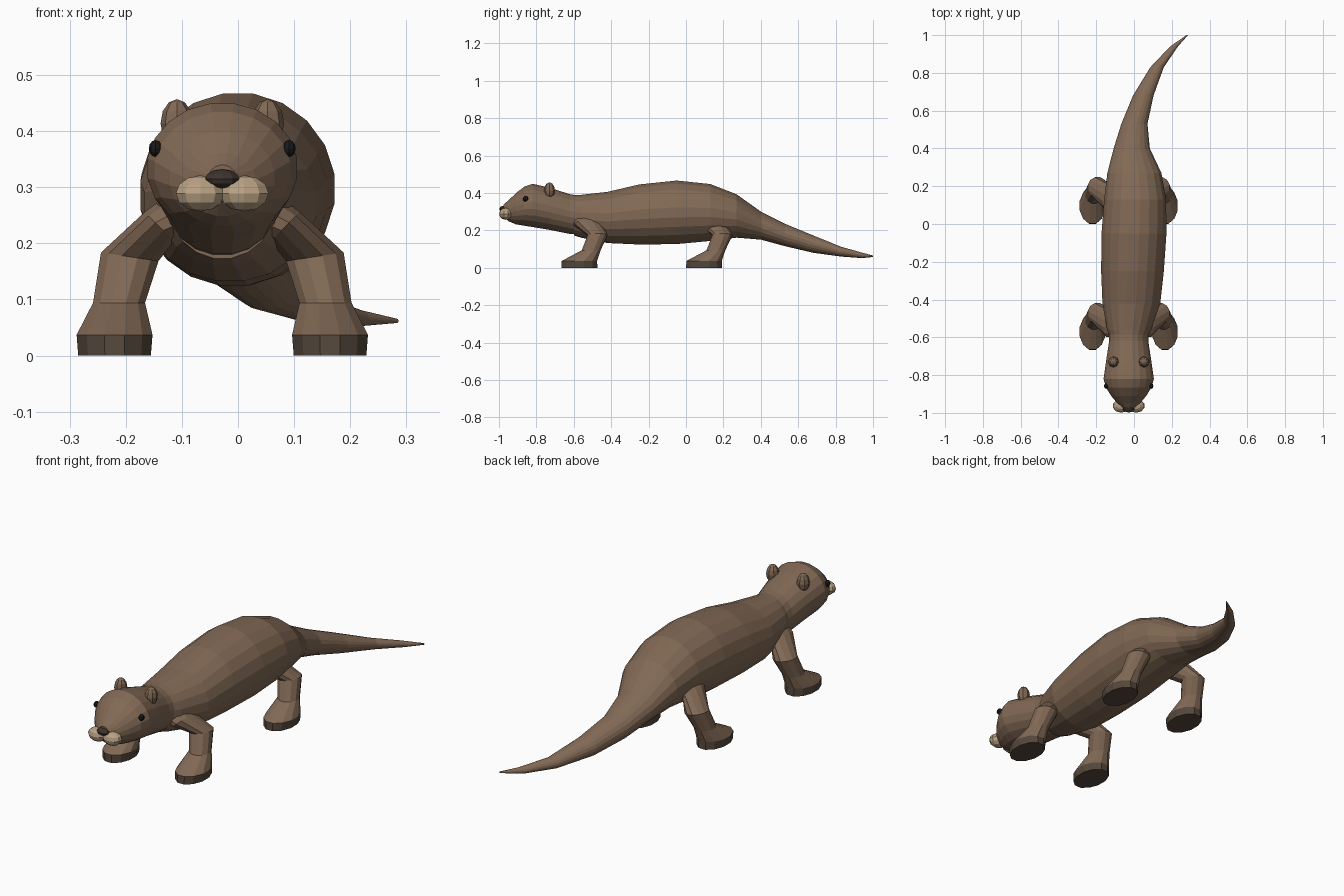
import bpy, bmesh, math
from mathutils import Matrix

if "Cube" in bpy.data.objects:
    bpy.data.objects.remove(bpy.data.objects["Cube"])

MID = -0.028  # mirror line of head and legs


def material(name, rgb):
    m = bpy.data.materials.new(name)
    m.diffuse_color = (*rgb, 1)
    m.use_nodes = True
    m.node_tree.nodes["Principled BSDF"].inputs["Base Color"].default_value = m.diffuse_color
    return m


FUR = material("fur", (0.22, 0.14, 0.09))
DARK = material("dark_fur", (0.09, 0.065, 0.045))
CREAM = material("cream_fur", (0.48, 0.36, 0.23))
BLACK = material("black", (0.01, 0.01, 0.01))
NOSE = material("nose_brown", (0.045, 0.032, 0.025))


def make_object(name, bm, mat):
    bmesh.ops.recalc_face_normals(bm, faces=bm.faces[:])
    me = bpy.data.meshes.new(name)
    bm.to_mesh(me)
    bm.free()
    me.materials.append(mat)
    ob = bpy.data.objects.new(name, me)
    bpy.context.collection.objects.link(ob)
    return ob


def loft(name, rings, mat):
    """Skin a list of equal-length point rings and cap both ends."""
    bm = bmesh.new()
    vs = [[bm.verts.new(p) for p in ring] for ring in rings]
    n = len(vs[0])
    for a, b in zip(vs, vs[1:]):
        for i in range(n):
            j = (i + 1) % n
            bm.faces.new((a[i], a[j], b[j], b[i]))
    bm.faces.new(vs[0])
    bm.faces.new(vs[-1])
    return make_object(name, bm, mat)


def body_ring(y, xc, hw, zlo, zhi, n=20):
    zc, hz = (zlo + zhi) / 2, (zhi - zlo) / 2
    angs = [2 * math.pi * (i + 0.5) / n for i in range(n)]
    return [(xc + hw * math.cos(a), y, zc + hz * math.sin(a)) for a in angs]


def blob(name, loc, size, mat, seg=8, rings=6):
    bm = bmesh.new()
    bmesh.ops.create_uvsphere(
        bm, u_segments=seg, v_segments=rings, radius=1,
        matrix=Matrix.Translation(loc) @ Matrix.Diagonal((*size, 1)))
    return make_object(name, bm, mat)


# Body with tail: y, centre x, half width, bottom z, top z
body = [
    (-0.60, -0.028, 0.100, 0.172, 0.390),
    (-0.56, -0.026, 0.118, 0.160, 0.392),
    (-0.42, -0.014, 0.155, 0.131, 0.408),
    (-0.25, -0.008, 0.168, 0.123, 0.448),
    (-0.05, 0.000, 0.174, 0.125, 0.469),
    (0.13, 0.006, 0.166, 0.142, 0.450),
    (0.27, 0.002, 0.145, 0.160, 0.395),
    (0.40, -0.012, 0.097, 0.150, 0.302),
    (0.53, 0.002, 0.070, 0.115, 0.236),
    (0.68, 0.049, 0.055, 0.080, 0.174),
    (0.83, 0.122, 0.036, 0.060, 0.113),
    (0.94, 0.212, 0.021, 0.052, 0.082),
    (1.00, 0.282, 0.004, 0.058, 0.066),
]
loft("body_and_tail", [body_ring(*r) for r in body], FUR)

# Head with neck
head = [
    (-0.55, 0.105, 0.175, 0.385),
    (-0.62, 0.105, 0.180, 0.395),
    (-0.73, 0.122, 0.202, 0.430),
    (-0.82, 0.135, 0.217, 0.451),
    (-0.865, 0.122, 0.224, 0.435),
    (-0.91, 0.094, 0.232, 0.400),
    (-0.948, 0.062, 0.248, 0.362),
    (-0.975, 0.028, 0.275, 0.340),
]
loft("head", [body_ring(y, MID, hw, lo, hi) for y, hw, lo, hi in head], FUR)

# Nose
blob("nose", (MID, -0.975, 0.315), (0.032, 0.023, 0.017), NOSE, 10, 6)


def leg_ring(side, dx, y, z, hx, hy, tilt=0, n=12):
    pts = []
    for i in range(n):
        a = 2 * math.pi * (i + 0.5) / n
        u = hx * math.cos(a)
        pts.append((MID + side * (dx + u), y + hy * math.sin(a), z + tilt * u))
    return pts


# Leg stations: dx, y, z, half x, half y, tilt
LEG = [
    (0.060, -0.530, 0.255, 0.035, 0.075, 1.0),
    (0.112, -0.525, 0.230, 0.027, 0.075, 1.0),
    (0.165, -0.472, 0.176, 0.053, 0.055, 0.15),
    (0.184, -0.507, 0.094, 0.048, 0.052, 0),
    (0.192, -0.570, 0.037, 0.070, 0.098, 0),
]
SOLE = [
    (0.192, -0.570, 0.037, 0.070, 0.098),
    (0.192, -0.570, 0.0, 0.067, 0.100),
]

for side, label in ((-1, "left"), (1, "right")):
    # Legs and feet, the hind pair being the front pair moved back
    for shift, end in ((0, "front"), (0.667, "hind")):
        def rings(stations):
            return [leg_ring(side, s[0], s[1] + shift, *s[2:]) for s in stations]
        loft(f"{end}_{label}_leg", rings(LEG), FUR)
        loft(f"{end}_{label}_foot", rings(SOLE), DARK)
    # Face details
    blob(f"{label}_ear", (MID + side * 0.081, -0.73, 0.414),
         (0.029, 0.029, 0.043), FUR)
    blob(f"{label}_eye", (MID + side * 0.119, -0.858, 0.369),
         (0.012, 0.015, 0.015), BLACK)
    blob(f"{label}_muzzle", (MID + side * 0.039, -0.963, 0.289),
         (0.046, 0.036, 0.032), CREAM, 10, 6)
